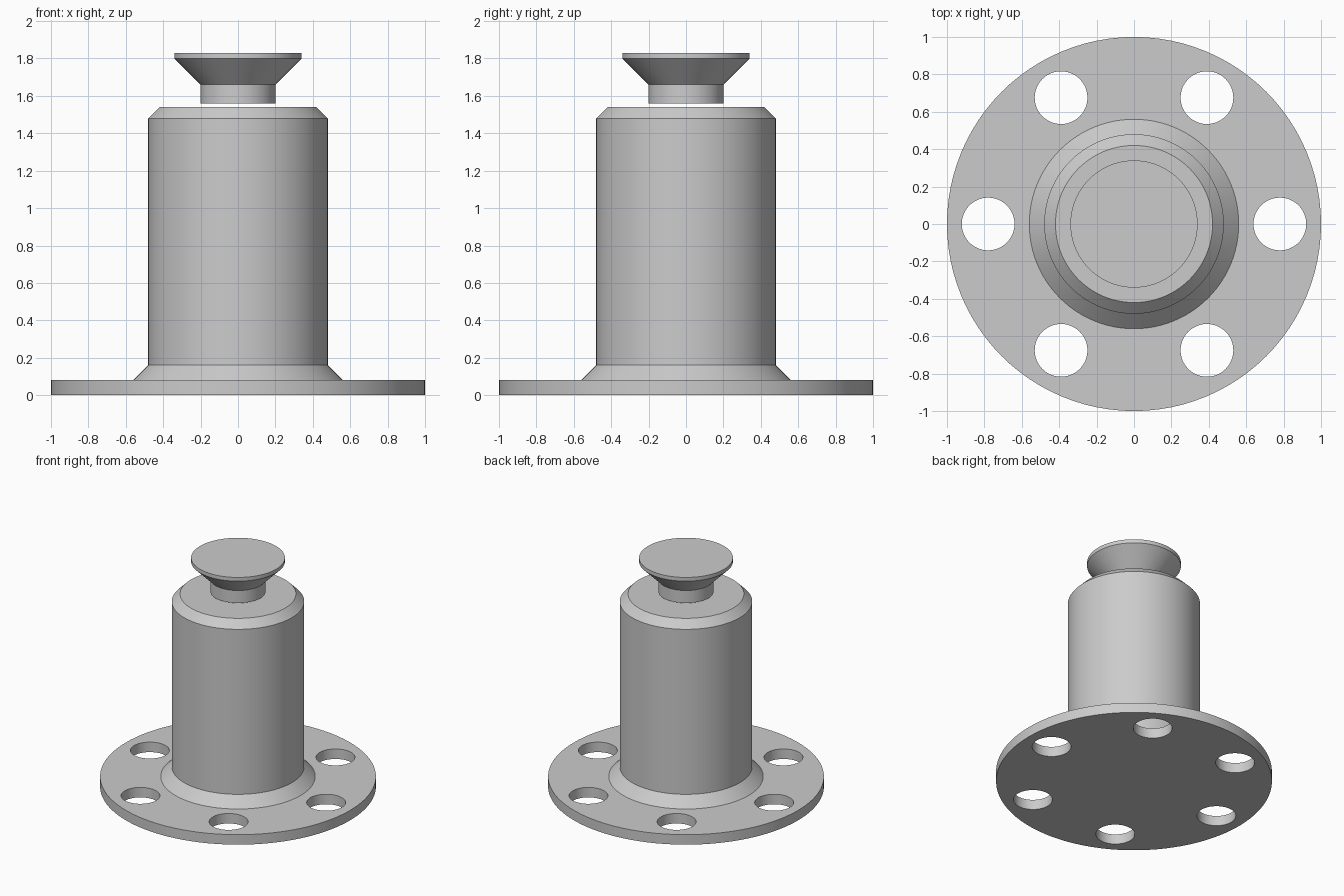
import bpy
import bmesh
from math import cos, sin, tau, radians
from mathutils import Matrix

cube = bpy.data.objects.get("Cube")
if cube:
    bpy.data.objects.remove(cube, do_unlink=True)

SEGMENTS = 96

grey = bpy.data.materials.new("plain_grey")
grey.use_nodes = True
colour = (0.6, 0.6, 0.6, 1)
grey.diffuse_color = colour
grey.node_tree.nodes["Principled BSDF"].inputs["Base Color"].default_value = colour


def add_object(name, bm):
    bmesh.ops.recalc_face_normals(bm, faces=bm.faces)
    mesh = bpy.data.meshes.new(name)
    bm.to_mesh(mesh)
    bm.free()
    mesh.materials.append(grey)
    obj = bpy.data.objects.new(name, mesh)
    bpy.context.collection.objects.link(obj)
    return obj


def turned(name, profile):
    """Closed solid turned around z from (radius, height) points, bottom to top."""
    bm = bmesh.new()
    rings = [[bm.verts.new((r * cos(tau * i / SEGMENTS), r * sin(tau * i / SEGMENTS), z))
              for i in range(SEGMENTS)] for r, z in profile]
    for low, high in zip(rings, rings[1:]):
        for i in range(SEGMENTS):
            j = (i + 1) % SEGMENTS
            bm.faces.new((low[i], low[j], high[j], high[i]))
    bm.faces.new(rings[0])
    bm.faces.new(rings[-1])
    return add_object(name, bm)


def smooth(obj):
    bpy.ops.object.select_all(action="DESELECT")
    obj.select_set(True)
    bpy.context.view_layer.objects.active = obj
    bpy.ops.object.shade_smooth_by_angle(angle=radians(30))


# Flange, collar and barrel in one turned piece
body = turned("flanged_body", [(1, 0), (1, 0.08), (0.56, 0.08), (0.48, 0.16),
                               (0.48, 1.48), (0.42, 1.54)])

# Ring of six bolt holes
bm = bmesh.new()
for k in range(6):
    a = tau * k / 6
    bmesh.ops.create_cone(bm, cap_ends=True, segments=48, radius1=0.141, radius2=0.141,
                          depth=0.4, matrix=Matrix.Translation((0.78 * cos(a), 0.78 * sin(a), 0.04)))
cutter = add_object("bolt_hole_cutter", bm)
cut = body.modifiers.new("bolt_holes", "BOOLEAN")
cut.operation = "DIFFERENCE"
cut.solver = "EXACT"
cut.object = cutter
bpy.context.view_layer.objects.active = body
bpy.ops.object.modifier_apply(modifier=cut.name)
bpy.data.objects.remove(cutter, do_unlink=True)
smooth(body)

# Countersunk knob hovering just above the barrel
knob = turned("knob", [(0.2, 1.56), (0.2, 1.66), (0.34, 1.8), (0.34, 1.83)])
smooth(knob)
